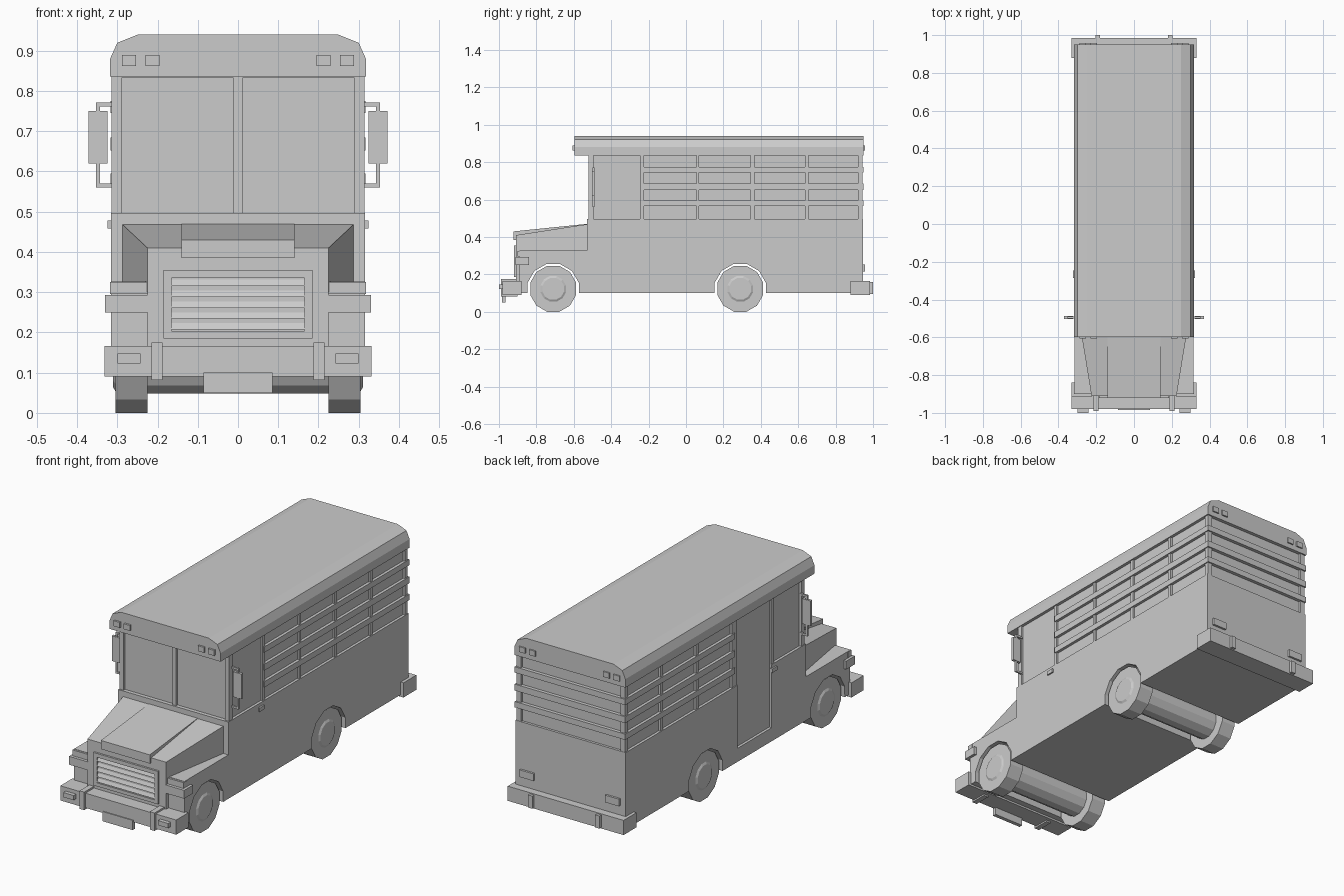
import bpy, bmesh, math


def mesh_object(name, verts, faces):
    me = bpy.data.meshes.new(name)
    me.from_pydata(verts, [], faces)
    bm = bmesh.new()
    bm.from_mesh(me)
    bmesh.ops.recalc_face_normals(bm, faces=bm.faces)
    bm.to_mesh(me)
    bm.free()
    ob = bpy.data.objects.new(name, me)
    bpy.context.collection.objects.link(ob)
    return ob


def loft(name, a, b):
    """Solid between two matching outlines."""
    n = len(a)
    faces = [list(range(n)), list(range(n, 2 * n))]
    faces += [[i, (i + 1) % n, n + (i + 1) % n, n + i] for i in range(n)]
    return mesh_object(name, a + b, faces)


def along_x(name, yz, x0, x1):
    return loft(name, [(x0, y, z) for y, z in yz], [(x1, y, z) for y, z in yz])


def along_y(name, xz, y0, y1):
    return loft(name, [(x, y0, z) for x, z in xz], [(x, y1, z) for x, z in xz])


def box(name, x0, x1, y0, y1, z0, z1):
    return along_x(name, [(y0, z0), (y1, z0), (y1, z1), (y0, z1)], x0, x1)


def pair(name, x0, x1, *yz):
    """A box on each side of the centre line."""
    box(name + "_right", x0, x1, *yz)
    box(name + "_left", -x1, -x0, *yz)


def ring(cy, cz, r, n=12):
    return [(cy + r * math.cos((i + .5) * 2 * math.pi / n),
             cz + r * math.sin((i + .5) * 2 * math.pi / n)) for i in range(n)]


AXLES = (-0.71, 0.29)
HUB_Z = 0.123

# lower body and fenders, with wheel arches running through
outline = [(-0.89, 0.1)]
for cy in AXLES:
    upper = [p for p in ring(cy, 0.118, 0.142) if p[1] > 0.118]
    outline += [(cy - 0.138, 0.1)] + upper[::-1] + [(cy + 0.138, 0.1)]
outline += [(0.945, 0.1), (0.945, 0.497), (-0.53, 0.497), (-0.53, 0.327), (-0.89, 0.327)]
body = along_x("lower_body", outline, -0.316, 0.316)

# recess for the passenger door on the left
cutter = box("door_cutter", -0.4, -0.302, -0.25, 0.03, 0.17, 0.6)
cutter.hide_render = True
cutter.hide_viewport = True
cut = body.modifiers.new("door_recess", 'BOOLEAN')
cut.object = cutter
cut.operation = 'DIFFERENCE'
cut.solver = 'EXACT'

# hood, nose and raised hood centre
loft("hood",
     [(-0.225, -0.91, 0.3), (0.225, -0.91, 0.3), (0.225, -0.91, 0.41), (-0.225, -0.91, 0.41)],
     [(-0.287, -0.53, 0.3), (0.287, -0.53, 0.3), (0.287, -0.53, 0.468), (-0.287, -0.53, 0.468)])
box("nose", -0.225, 0.225, -0.91, -0.86, 0.1, 0.4)
along_x("hood_centre", [(-0.922, 0.385), (-0.922, 0.43), (-0.53, 0.47), (-0.53, 0.385)], -0.14, 0.14)

# grille frame and slats
box("grille_top", -0.185, 0.185, -0.92, -0.905, 0.335, 0.355)
box("grille_bottom", -0.185, 0.185, -0.92, -0.905, 0.185, 0.203)
pair("grille_side", 0.165, 0.185, -0.92, -0.905, 0.203, 0.335)
for i in range(5):
    z = 0.207 + i * 0.027
    along_x("grille_slat", [(-0.918, z), (-0.908, z + 0.02), (-0.905, z + 0.02), (-0.905, z)],
            -0.165, 0.165)

# headlights and wraparound lamps
pair("headlight", 0.225, 0.318, -0.90, -0.87, 0.295, 0.325)
pair("corner_lamp", 0.222, 0.33, -0.912, -0.84, 0.25, 0.293)

# bumpers with guards, lamps and front plate
box("front_bumper", -0.332, 0.332, -0.98, -0.88, 0.09, 0.166)
box("rear_bumper", -0.332, 0.332, 0.88, 0.985, 0.09, 0.166)
pair("front_guard", 0.188, 0.215, -0.99, -0.9, 0.082, 0.175)
pair("rear_guard", 0.18, 0.205, 0.97, 1.0, 0.095, 0.16)
pair("bumper_lamp", 0.242, 0.3, -1.0, -0.97, 0.123, 0.147)
box("front_plate", -0.086, 0.086, -0.985, -0.965, 0.05, 0.1)

# wheels on thick axles whose ends form the hubs
for cy in AXLES:
    along_x("axle", ring(cy, HUB_Z, 0.077), -0.302, 0.302)
    for s in (-1, 1):
        along_x("wheel", ring(cy, HUB_Z, 0.127), s * 0.225, s * 0.305)
        loft("hub", [(s * 0.30, y, z) for y, z in ring(cy, HUB_Z, 0.08)],
             [(s * 0.311, y, z) for y, z in ring(cy, HUB_Z, 0.06)])

# cabin core: the recessed glass surface
box("window_core", -0.302, 0.302, -0.51, 0.932, 0.48, 0.86)

# windshield frame
pair("windshield_pillar", 0.29, 0.314, -0.522, -0.495, 0.49, 0.85)
box("windshield_divider", -0.011, 0.011, -0.522, -0.5, 0.49, 0.85)
box("windshield_header", -0.314, 0.314, -0.522, -0.5, 0.832, 0.86)

# side posts, each side with its own door layout
right_posts = [(-0.245, -0.225), (0.055, 0.07), (0.345, 0.365), (0.635, 0.655), (0.92, 0.943)]
left_posts = [(-0.275, -0.25), (0.03, 0.07)] + right_posts[2:]
for y0, y1 in right_posts:
    box("side_post_right", 0.29, 0.312, y0, y1, 0.49, 0.85)
for y0, y1 in left_posts:
    box("side_post_left", -0.312, -0.29, y0, y1, 0.49, 0.85)
pair("rear_post", 0.285, 0.312, 0.92, 0.943, 0.49, 0.85)

# horizontal guard bars around the sides and back
for z0, z1 in ((0.565, 0.595), (0.652, 0.685), (0.745, 0.775)):
    box("guard_bar_right", 0.29, 0.317, -0.235, 0.945, z0, z1)
    box("guard_bar_left", -0.317, -0.29, 0.05, 0.945, z0, z1)
    box("guard_bar_rear", -0.317, 0.317, 0.92, 0.95, z0, z1)

# roof with chamfered edges, overhanging the windshield
half = [(0.318, 0.836), (0.318, 0.88), (0.30, 0.92), (0.25, 0.94)]
along_y("roof", half + [(-x, z) for x, z in half[::-1]], -0.597, 0.95)

# roof lamps, tail lamps and door handles
for x in (0.195, 0.253):
    pair("roof_lamp_front", x, x + 0.035, -0.607, -0.59, 0.862, 0.89)
    pair("roof_lamp_rear", x, x + 0.035, 0.94, 0.957, 0.862, 0.89)
pair("tail_lamp", 0.205, 0.285, 0.94, 0.956, 0.215, 0.252)
pair("door_handle", 0.31, 0.324, -0.285, -0.245, 0.458, 0.478)

# side mirrors on brackets
pair("mirror", 0.324, 0.371, -0.503, -0.488, 0.62, 0.75)
pair("mirror_pole", 0.343, 0.353, -0.5, -0.49, 0.56, 0.772)
for z in (0.56, 0.762):
    pair("mirror_arm", 0.308, 0.353, -0.5, -0.49, z, z + 0.01)
